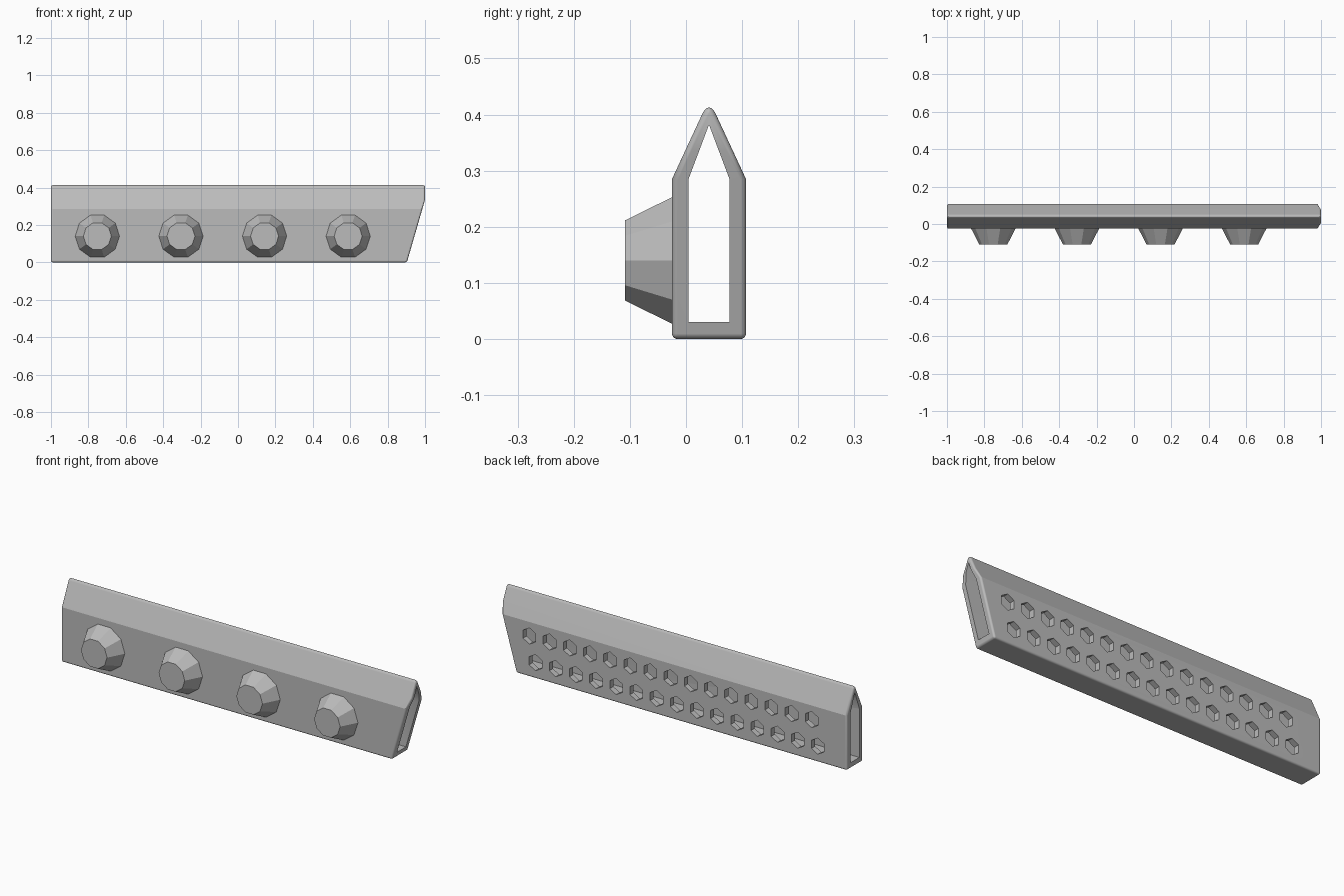
import bpy, bmesh, math
from mathutils import Vector, Matrix

cube = bpy.data.objects.get("Cube")
if cube:
    bpy.data.objects.remove(cube, do_unlink=True)

grey = bpy.data.materials.new("plain grey")
grey.use_nodes = True
colour = (0.5, 0.5, 0.5, 1)
grey.diffuse_color = colour
grey.node_tree.nodes["Principled BSDF"].inputs["Base Color"].default_value = colour

MID, HALF = 0.041, 0.066          # body centre and half width in y
FRONT = MID - HALF


def add_object(name, bm):
    bmesh.ops.recalc_face_normals(bm, faces=bm.faces[:])
    mesh = bpy.data.meshes.new(name)
    bm.to_mesh(mesh)
    bm.free()
    mesh.materials.append(grey)
    ob = bpy.data.objects.new(name, mesh)
    bpy.context.collection.objects.link(ob)
    return ob


def house_prism(bm, half, low, shoulder, ridge, x0, x1):
    """House-shaped section extruded along x."""
    section = [(-half, low), (half, low), (half, shoulder), (0, ridge), (-half, shoulder)]
    face = bm.faces.new([bm.verts.new((x0, MID + y, z)) for y, z in section])
    moved = bmesh.ops.extrude_face_region(bm, geom=[face])["geom"]
    verts = [g for g in moved if isinstance(g, bmesh.types.BMVert)]
    bmesh.ops.translate(bm, verts=verts, vec=(x1 - x0, 0, 0))
    bmesh.ops.recalc_face_normals(bm, faces=bm.faces[:])


def activate(ob):
    bpy.ops.object.select_all(action="DESELECT")
    ob.select_set(True)
    bpy.context.view_layer.objects.active = ob


def cut(ob, cutter):
    cutter.hide_render = True
    mod = ob.modifiers.new("cut", "BOOLEAN")
    mod.operation, mod.solver, mod.object = "DIFFERENCE", "EXACT", cutter
    activate(ob)
    bpy.ops.object.modifier_apply(modifier=mod.name)
    bpy.data.objects.remove(cutter, do_unlink=True)


# Body: rounded ridge, one raked end, softened outer rims
bm = bmesh.new()
house_prism(bm, HALF, 0, 0.285, 0.427, -1, 1)
ridge = [e for e in bm.edges if all(v.co.z > 0.4 for v in e.verts)]
bmesh.ops.bevel(bm, geom=ridge, offset=0.027, segments=6, profile=0.5, affect="EDGES")
rake = Vector((0.335, 0, -0.097))
cut_geom = bmesh.ops.bisect_plane(bm, geom=bm.verts[:] + bm.edges[:] + bm.faces[:],
                                  plane_co=(1, 0, 0.335), plane_no=rake, clear_outer=True)
rim = [g for g in cut_geom["geom_cut"] if isinstance(g, bmesh.types.BMEdge)]
bmesh.ops.holes_fill(bm, edges=rim)
bmesh.ops.recalc_face_normals(bm, faces=bm.faces[:])
sharp = [e for e in bm.edges if e.calc_face_angle(0) > 0.75]
bmesh.ops.bevel(bm, geom=sharp, offset=0.01, segments=4, profile=0.5, affect="EDGES")
body = add_object("hollow_body", bm)

# Channel running the full length
bm = bmesh.new()
house_prism(bm, 0.0365, 0.03, 0.285, 0.382, -1.2, 1.2)
cut(body, add_object("channel_cutter", bm))

# Two raked rows of hexagonal holes through the back wall
bm = bmesh.new()
turn = Matrix.Rotation(math.pi / 2, 4, "X")
for first_x, z in ((-0.833, 0.083), (-0.798, 0.212)):
    for i in range(15):
        place = Matrix.Translation((first_x + i * 0.116, 0.1, z))
        bmesh.ops.create_cone(bm, cap_ends=True, segments=6, radius1=0.042,
                              radius2=0.042, depth=0.09, matrix=place @ turn)
cut(body, add_object("hole_cutter", bm))

activate(body)
bpy.ops.object.shade_smooth_by_angle(angle=math.radians(24))
body.modifiers.new("even shading", "WEIGHTED_NORMAL").keep_sharp = True

# Four faceted tapered knobs on the front
for i in range(4):
    bm = bmesh.new()
    spin = Matrix.Rotation(math.pi / 2, 4, "Z")
    place = Matrix.Translation((-0.752 + i * 0.447, FRONT - 0.0415, 0.14))
    bmesh.ops.create_cone(bm, cap_ends=True, segments=10, radius1=0.119, radius2=0.075,
                          depth=0.085, matrix=place @ turn @ spin)
    add_object(f"front_knob_{i + 1}", bm)
